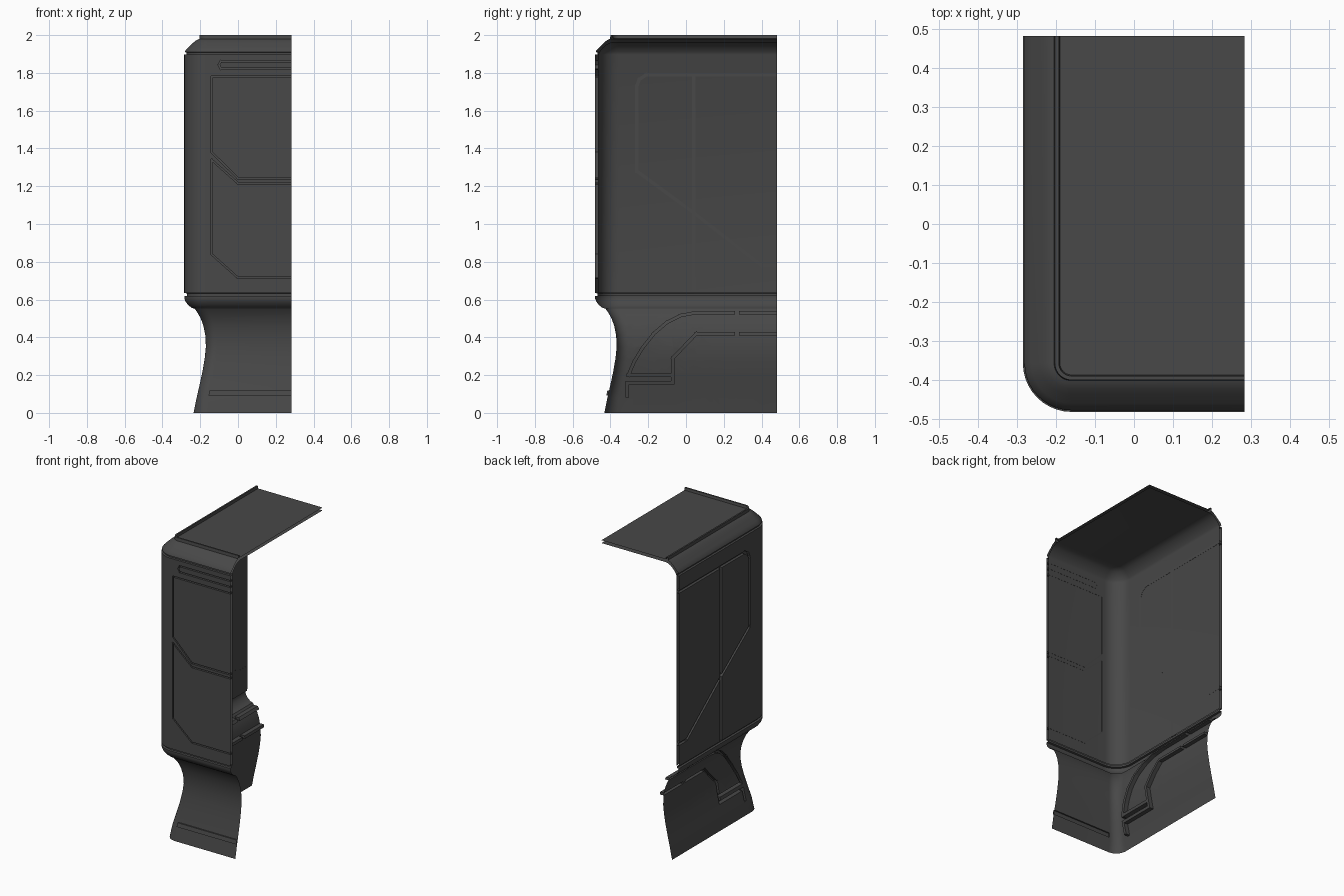
import bpy, bmesh, math
from mathutils import Vector

if "Cube" in bpy.data.objects:
    bpy.data.objects.remove(bpy.data.objects["Cube"])

X0, Y0, X1, Y1, R = -0.285, -0.482, 0.283, 0.482, 0.125

dark = bpy.data.materials.new("dark_grey")
dark.diffuse_color = (0.065, 0.065, 0.065, 1)
dark.use_nodes = True
dark.node_tree.nodes["Principled BSDF"].inputs["Base Color"].default_value = dark.diffuse_color


def outline(d, z, rmin=0.02, n=10):
    """Open L-shaped path (front wall, rounded corner, left wall) inset by d."""
    r = max(R - d, rmin)
    cx, cy = X0 + d + r, Y0 + d + r
    pts = [Vector((X1, Y0 + d, z))]
    for i in range(n + 1):
        a = math.radians(270 - 90 * i / n)
        pts.append(Vector((cx + r * math.cos(a), cy + r * math.sin(a), z)))
    pts.append(Vector((X0 + d, Y1, z)))
    return pts


def shell(profile, rmin=0.02, roof=False):
    """Sweep an (inset, height) profile along the path, optionally closed by a roof."""
    bm = bmesh.new()
    rings = [[bm.verts.new(p) for p in outline(d, z, rmin)] for d, z in profile]
    for a, b in zip(rings, rings[1:]):
        for i in range(len(a) - 1):
            bm.faces.new((a[i + 1], a[i], b[i], b[i + 1]))
    if roof:
        bm.faces.new([bm.verts.new((X1, Y1, profile[-1][1]))] + rings[-1][::-1])
    bm.normal_update()
    return bm


def carve(bm, axis, lines, w=0.006, depth=0.019):
    """Sink strokes into the left wall (axis 0) or front wall (axis 1)."""
    u = 1 - axis
    limit = -0.16 if axis == 0 else -0.34

    def wall():
        return [f for f in bm.faces if abs(f.normal[u]) < 0.05 and abs(f.normal.z) < 0.85
                and f.calc_center_median()[axis] < limit]

    segs = []
    for line in lines:
        for a, b in zip(line, line[1:]):
            a, b = Vector(a), Vector(b)
            t = (b - a).normalized()
            segs.append((a, t, Vector((-t.y, t.x)), (b - a).length))

    def cut(p, n):
        co, no = Vector((0, 0, p.y)), Vector((0, 0, n.y))
        co[u], no[u] = p.x, n.x
        faces = wall()
        geom = faces + list({e for f in faces for e in f.edges}) \
            + list({v for f in faces for v in f.verts})
        bmesh.ops.bisect_plane(bm, geom=geom, dist=1e-5, plane_co=co, plane_no=no)
        bm.normal_update()

    for a, t, n, length in segs:
        cut(a + n * w, n)
        cut(a - n * w, n)
        cut(a - t * w, t)
        cut(a + t * (length + w), t)

    hit = []
    for f in wall():
        c = f.calc_center_median()
        p = Vector((c[u], c.z))
        for a, t, n, length in segs:
            q = p - a
            if abs(q.dot(n)) < w and -w < q.dot(t) < length + w:
                hit.append(f)
                break
    res = bmesh.ops.extrude_face_region(bm, geom=hit)
    move = Vector((0, 0, 0))
    move[axis] = depth
    bmesh.ops.translate(bm, vec=move, verts=[g for g in res["geom"]
                                            if isinstance(g, bmesh.types.BMVert)])
    old = [f for f in hit if f.is_valid]
    if old:
        bmesh.ops.delete(bm, geom=old, context='FACES')
    bm.normal_update()


def finish(bm, name):
    me = bpy.data.meshes.new(name)
    bm.to_mesh(me)
    bm.free()
    me.materials.append(dark)
    ob = bpy.data.objects.new(name, me)
    bpy.context.collection.objects.link(ob)
    bpy.ops.object.select_all(action='DESELECT')
    ob.select_set(True)
    bpy.context.view_layer.objects.active = ob
    bpy.ops.object.shade_smooth_by_angle(angle=math.radians(30))


# Waisted pedestal with arched side grooves and a raised front band
bm = shell([(0.05, 0), (0.066, 0.08), (0.082, 0.15), (0.097, 0.22), (0.109, 0.29),
            (0.115, 0.35), (0.112, 0.41), (0.102, 0.46), (0.088, 0.5), (0.068, 0.535),
            (0.055, 0.552)], rmin=0.06)
carve(bm, 0, [
    [(0.5, 0.53), (0.29, 0.53)],
    [(0.25, 0.53), (0.05, 0.53), (-0.03, 0.515), (-0.1, 0.48), (-0.17, 0.42), (-0.23, 0.345),
     (-0.275, 0.27), (-0.305, 0.2), (-0.08, 0.2)],
    [(0.5, 0.42), (0.29, 0.42)],
    [(0.25, 0.42), (0.055, 0.42), (-0.07, 0.29), (-0.07, 0.16), (-0.31, 0.16), (-0.31, 0.09)],
], w=0.009, depth=0.028)
carve(bm, 1, [[(X1 + 0.05, 0.105), (-0.17, 0.105)]], w=0.013, depth=-0.009)
finish(bm, "pedestal")

# Rounded lower rim with the shadow gap under the body
bm = shell([(0.055, 0.552), (0.04, 0.556), (0.022, 0.57), (0.008, 0.588), (0.001, 0.605),
            (0.001, 0.618), (0.014, 0.62), (0.014, 0.633), (0, 0.634)])
finish(bm, "lower_rim")

# Main body walls with panel grooves
bm = shell([(0, 0.634), (0, 1.897)])
carve(bm, 0, [
    [(0.5, 0.78), (0.4, 0.78), (0.04, 1.06), (-0.26, 1.28), (-0.26, 1.73), (-0.248, 1.765),
     (-0.21, 1.79), (0.5, 1.79)],
    [(0.04, 0.6), (0.04, 1.79)],
], w=0.009)
carve(bm, 1, [
    [(0.3, 1.78), (-0.14, 1.78), (-0.14, 1.38), (0, 1.242), (0.3, 1.242)],
    [(0.3, 1.216), (0, 1.216), (-0.14, 1.34), (-0.14, 0.84), (0, 0.715), (0.3, 0.715)],
    [(0.3, 1.862), (-0.09, 1.862), (-0.102, 1.842), (-0.09, 1.822), (0.3, 1.822)],
], w=0.004)
finish(bm, "body_walls")

# Sloped cap, raised lip and recessed roof plate
bm = shell([(0, 1.897), (0.013, 1.898), (0.013, 1.908), (0.004, 1.91), (0.006, 1.918),
            (0.022, 1.935), (0.045, 1.957), (0.06, 1.97), (0.072, 1.977),
            (0.08, 1.98), (0.082, 2.0), (0.092, 2.0), (0.095, 1.983)], roof=True)
finish(bm, "cap_and_roof")

# Smooth inner liner just behind the walls and roof
bm = shell([(0.018, 0.634), (0.018, 1.897), (0.024, 1.912), (0.04, 1.932), (0.06, 1.95),
            (0.08, 1.96), (0.1, 1.964)], roof=True)
finish(bm, "inner_liner")
